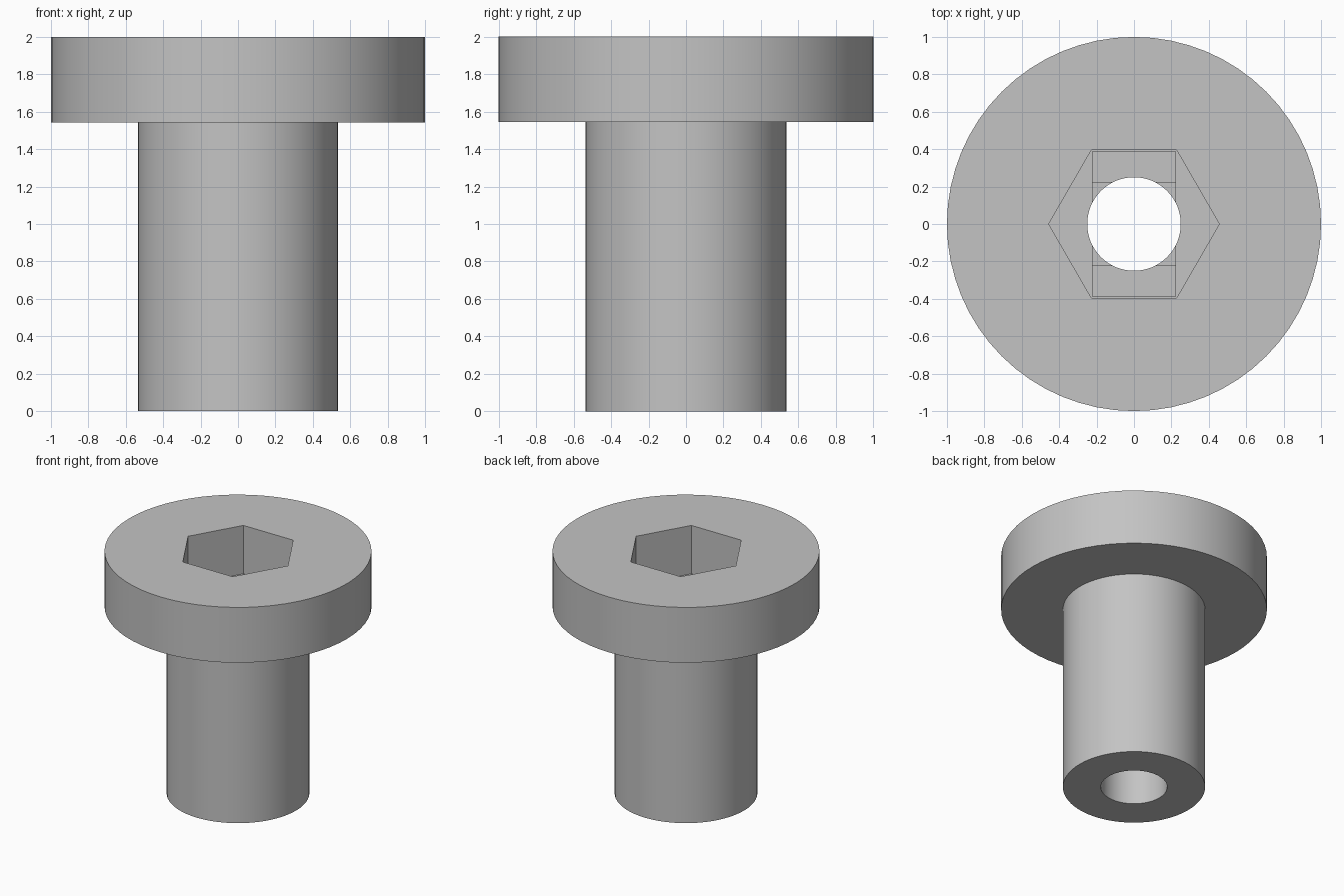
import bpy, math

cube = bpy.data.objects.get("Cube")
if cube:
    bpy.data.objects.remove(cube, do_unlink=True)

SIDES = 64
HEAD_R, SHAFT_R, BORE_R = 1.0, 0.535, 0.25
TOP, HEAD_BASE, SOCKET_FLOOR = 2.0, 1.543, 1.6
STEP = 0.03           # depth of each small ledge under the socket
HALF_SLOT = 0.222

grey = bpy.data.materials.new("mid grey")
grey.use_nodes = True
colour = (0.55, 0.55, 0.55, 1)
grey.diffuse_color = colour
grey.node_tree.nodes["Principled BSDF"].inputs["Base Color"].default_value = colour


def make_prism(name, outline, z0, z1):
    """Vertical prism from an outline of x, y points."""
    n = len(outline)
    verts = [(x, y, z) for z in (z0, z1) for x, y in outline]
    faces = [tuple(reversed(range(n))), tuple(range(n, 2 * n))]
    faces += [(i, (i + 1) % n, n + (i + 1) % n, n + i) for i in range(n)]
    mesh = bpy.data.meshes.new(name)
    mesh.from_pydata(verts, [], faces)
    mesh.materials.append(grey)
    obj = bpy.data.objects.new(name, mesh)
    bpy.context.collection.objects.link(obj)
    return obj


def ring(radius, sides=SIDES):
    return [(radius * math.cos(math.tau * i / sides),
             radius * math.sin(math.tau * i / sides)) for i in range(sides)]


def rectangle(hx, hy):
    return [(-hx, -hy), (hx, -hy), (hx, hy), (-hx, hy)]


def apply_boolean(target, other, operation):
    mod = target.modifiers.new(operation.lower(), "BOOLEAN")
    mod.operation, mod.object, mod.solver = operation, other, "EXACT"
    bpy.context.view_layer.objects.active = target
    bpy.ops.object.modifier_apply(modifier=mod.name)
    bpy.data.objects.remove(other, do_unlink=True)


# Shaft and wide flat head
bolt = make_prism("flanged_bolt", ring(SHAFT_R), 0, TOP - 0.2)
apply_boolean(bolt, make_prism("head", ring(HEAD_R), HEAD_BASE, TOP), "UNION")

# Hex socket, two ledges below it, and the through bore
cutters = [
    ("hex_socket", ring(0.456, 6), SOCKET_FLOOR),
    ("slot_ledge", rectangle(HALF_SLOT, 0.388), SOCKET_FLOOR - STEP),
    ("square_ledge", rectangle(HALF_SLOT, HALF_SLOT), SOCKET_FLOOR - 2 * STEP),
    ("bore", ring(BORE_R), -0.1),
]
for name, outline, floor in cutters:
    cutter = make_prism(name, outline, floor, TOP + 0.1)
    cutter.hide_render = True
    apply_boolean(bolt, cutter, "DIFFERENCE")

# Smooth round walls, crisp edges
bpy.ops.object.select_all(action="DESELECT")
bolt.select_set(True)
bpy.context.view_layer.objects.active = bolt
bpy.ops.object.shade_smooth_by_angle(angle=math.radians(30))
